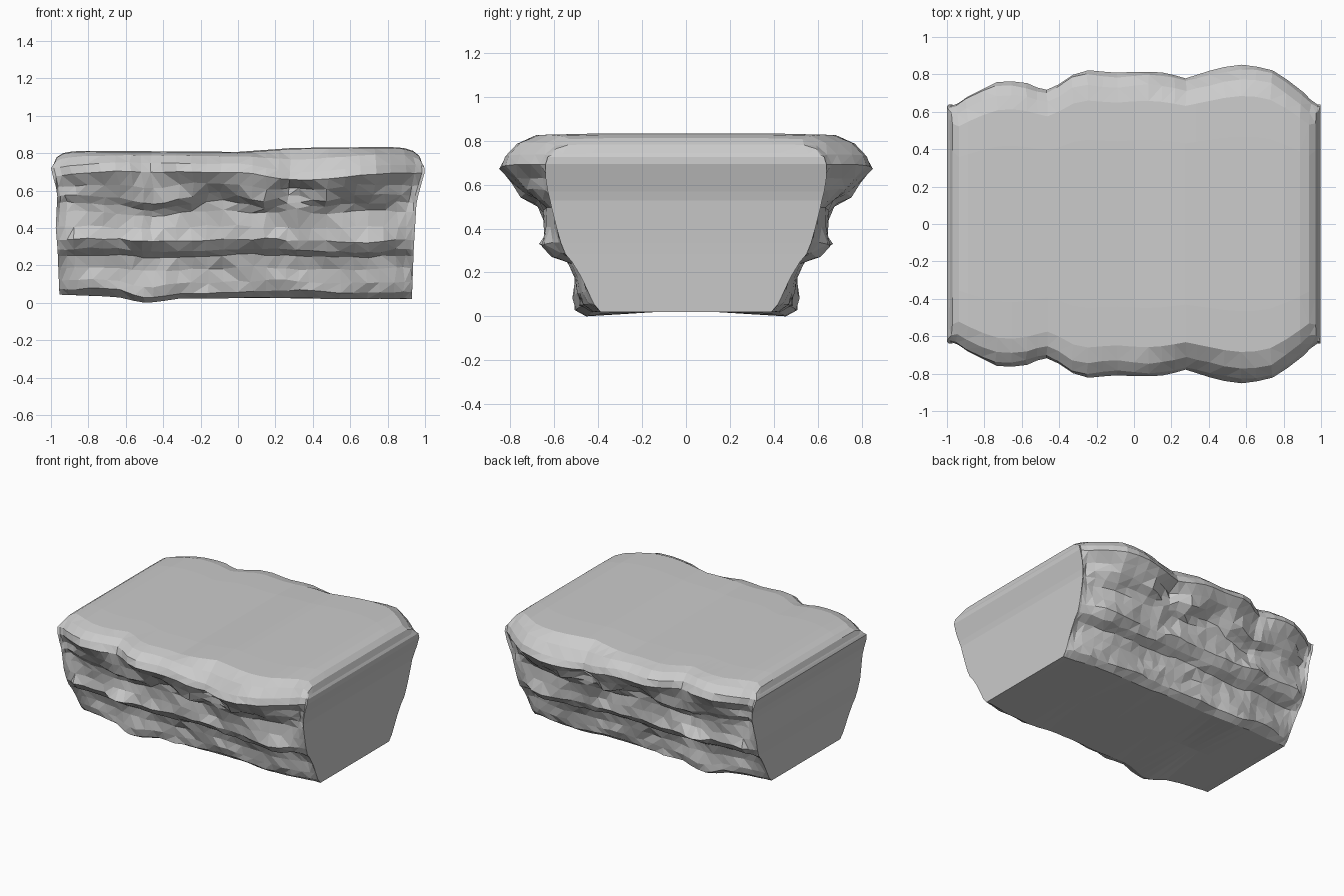
import bpy, bmesh, math, random
random.seed(7)


def lerp(table, v):
    if v <= table[0][0]:
        return table[0][1]
    for (a, p), (b, q) in zip(table, table[1:]):
        if v <= b:
            return p + (q - p) * (v - a) / (b - a)
    return table[-1][1]


# Rock strata: height, half depth mid-length, half depth at the ends
RINGS = [(.035, 0, 0), (.035, .42, .39), (.07, .475, .42), (.12, .49, .445),
         (.19, .50, .48), (.255, .525, .52), (.29, .585, .55), (.34, .63, .57),
         (.41, .63, .59), (.49, .64, .61), (.535, .665, .62), (.575, .72, .63),
         (.63, .765, .64), (.69, .82, .64), (.735, .80, .63), (.785, .745, .61),
         (.815, .66, .56), (.82, .45, .43), (.82, 0, 0)]
# Cap outline seen from above, and crest, rim and end silhouettes
OUTLINE = [(-1, .62), (-.93, .66), (-.87, .70), (-.75, .755), (-.62, .765), (-.54, .735),
           (-.47, .715), (-.41, .745), (-.33, .80), (-.25, .82), (-.1, .805), (.05, .82),
           (.17, .81), (.28, .785), (.42, .82), (.5, .84), (.58, .85), (.66, .845),
           (.74, .825), (.85, .75), (.95, .66), (1, .62)]
CREST = [(-1, 0), (0, -.007), (.3, .014), (.88, .02), (1, .01)]
RIM = [(-1, -.01), (-.8, .015), (-.6, .025), (-.45, .02), (-.2, .01), (.05, .015),
       (.2, -.015), (.33, -.03), (.5, -.02), (.7, -.0), (.9, .01)]
LEFT = [(.04, .955), (.3, .965), (.4, .975), (.6, .965), (.73, 1), (.82, .985)]
RIGHT = [(.04, .93), (.3, .94), (.55, .955), (.7, 1), (.82, .985)]
# Knobs and notches: x, z, radius x, radius z, push outward, lift
KNOBS = [(-.48, .08, .12, .10, .06, -.035), (-.5, .33, .10, .05, .06, .0),
         (.30, .49, .07, .06, .05, .03), (.30, .62, .09, .05, -.05, .02),
         (.72, .31, .10, .05, .035, -.02), (-.47, .58, .12, .08, .02, -.035),
         (.14, .57, .08, .06, .03, -.035), (-.88, .34, .08, .07, .02, 0),
         (.45, .56, .07, .05, .03, -.02), (-.12, .56, .07, .05, -.02, .02)]
END = [(.82, 0), (.90, .15), (.965, .5), (1, 1)]
STATIONS = [-1, -.985, -.95, -.90, -.82, -.74, -.66, -.58, -.52, -.47, -.41, -.33, -.25, -.17,
            -.09, 0, .08, .15, .22, .28, .34, .41, .49, .58, .66, .74, .82, .90, .95, .985, 1]


def point(u, i):
    z, mid, end = RINGS[i]
    x = u * lerp(LEFT if u < 0 else RIGHT, z)
    t = lerp(END, abs(u))
    # the upper layer follows the cap outline, lower layers only partly
    follow = .3 + .7 * min(1, max(0, (z - .45) / .2))
    y = mid * (1 + follow * (lerp(OUTLINE, u) / .82 - 1))
    if z > .5:
        t = max(0, (t - .5) * 2)
    y = y * (1 - t) + end * t
    if i > 14:
        z += lerp(CREST, u) * min(1, (i - 14) / 2)
    else:
        z += lerp([(-1, .018), (-.6, 0), (1, -.01)], u) * max(0, 1 - z / .2)
    if 11 < i < 16:
        z += lerp(RIM, u) * (.6, 1, 1, .6)[i - 12]
    # bevel the upper edge at each end
    z -= max(0, z - .73) * lerp([(.88, 0), (.95, .15), (.985, .4), (1, .8)], abs(u))
    if 0 < i < 16:
        k = 1 - t
        for bx, bz, rx, rz, push, lift in KNOBS:
            g = math.exp(-((x - bx) / rx) ** 2 - ((RINGS[i][0] - bz) / rz) ** 2)
            y += push * g * k
            z += lift * g * k
        rough = k if 2 <= i <= 12 else k * .35
        y += (random.uniform(-.008, .008) + .008 * math.sin(11 * u + 1.7 * i)) * rough
        z += (random.uniform(-.006, .006) + .008 * math.sin(7 * u + i // 4)) * rough
        x += random.uniform(-.012, .012) * rough
    return x, y, max(0, z)


# Loft one half of the slab along x
bm = bmesh.new()
n = len(RINGS)
rows = [[bm.verts.new(point(u, i)) for i in range(n)] for u in STATIONS]
for a, b in zip(rows, rows[1:]):
    for i in range(n - 1):
        bm.faces.new((a[i], b[i], b[i + 1], a[i + 1]))

# Close both ends with strips to the mirror plane
for row in (rows[0], rows[-1]):
    mids = [row[0]] + [bm.verts.new((v.co.x, 0, v.co.z)) for v in row[1:-1]] + [row[-1]]
    for i in range(n - 1):
        loop = [row[i], row[i + 1], mids[i + 1], mids[i]]
        bm.faces.new(list(dict.fromkeys(loop)))

# Mirror to the other side and break the quads into rocky facets
geom = bm.verts[:] + bm.edges[:] + bm.faces[:]
bmesh.ops.mirror(bm, geom=geom, axis='Y', merge_dist=.0001)
bmesh.ops.remove_doubles(bm, verts=bm.verts, dist=.0005)
bmesh.ops.triangulate(bm, faces=bm.faces[:], quad_method='SHORT_EDGE')
bmesh.ops.recalc_face_normals(bm, faces=bm.faces[:])

# Set the lowest point on the ground
low = min(v.co.z for v in bm.verts)
bmesh.ops.translate(bm, verts=bm.verts, vec=(0, 0, -low))

mesh = bpy.data.meshes.new("rock_slab")
bm.to_mesh(mesh)
bm.free()
rock = bpy.data.objects.new("rock_slab", mesh)
bpy.context.collection.objects.link(rock)
